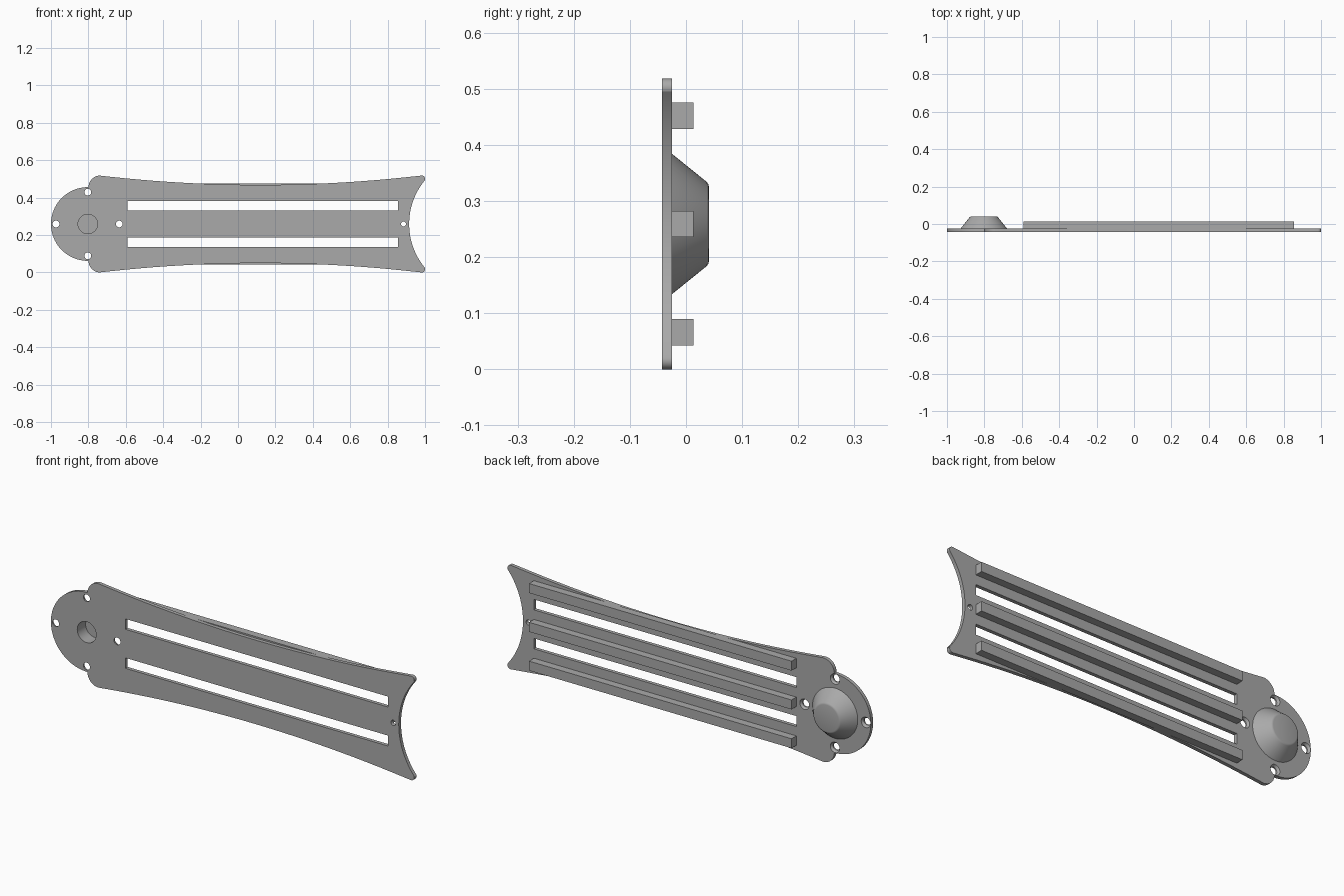
import bpy, bmesh, math
from mathutils import Matrix, Vector

cube = bpy.data.objects.get("Cube")
if cube:
    bpy.data.objects.remove(cube, do_unlink=True)

FRONT, BACK = -0.043, -0.025      # plate faces
MID = 0.259                       # height of the long axis
HUB = -0.803                      # x of the round end

grey = bpy.data.materials.new("plain grey")
grey.use_nodes = True
grey.diffuse_color = (0.4, 0.4, 0.4, 1)
grey.node_tree.nodes["Principled BSDF"].inputs["Base Color"].default_value = (0.4, 0.4, 0.4, 1)


def make(name, bm):
    bmesh.ops.recalc_face_normals(bm, faces=bm.faces)
    mesh = bpy.data.meshes.new(name)
    bm.to_mesh(mesh)
    bm.free()
    mesh.materials.append(grey)
    obj = bpy.data.objects.new(name, mesh)
    bpy.context.collection.objects.link(obj)
    return obj


def smooth(obj):
    bpy.ops.object.select_all(action='DESELECT')
    obj.select_set(True)
    bpy.context.view_layer.objects.active = obj
    bpy.ops.object.shade_smooth_by_angle(angle=math.radians(30))


def box(name, x0, x1, y0, y1, z0, z1):
    bm = bmesh.new()
    bmesh.ops.create_cube(bm, size=1)
    bmesh.ops.scale(bm, vec=(x1 - x0, y1 - y0, z1 - z0), verts=bm.verts)
    bmesh.ops.translate(bm, vec=((x0 + x1) / 2, (y0 + y1) / 2, (z0 + z1) / 2), verts=bm.verts)
    return make(name, bm)


def lathe(name, profile, x, z, steps=64):
    """Spin a closed (radius, y) profile around a y-parallel axis."""
    bm = bmesh.new()
    verts = [bm.verts.new((r, y, 0)) for r, y in profile]
    edges = [bm.edges.new(pair) for pair in zip(verts, verts[1:])]
    bmesh.ops.spin(bm, geom=verts + edges, cent=(0, 0, 0), axis=(0, 1, 0),
                   angle=math.tau, steps=steps, use_merge=False)
    bmesh.ops.remove_doubles(bm, verts=bm.verts, dist=0.0001)
    bmesh.ops.translate(bm, vec=(x, 0, z), verts=bm.verts)
    return make(name, bm)


def arc(cx, cz, r, a0, a1, n):
    angles = [math.radians(a0 + (a1 - a0) * i / n) for i in range(n + 1)]
    return [(cx + r * math.cos(a), cz + r * math.sin(a)) for a in angles]


# Upper half of the plate outline, relative to the long axis
upper = arc(HUB, 0, 0.197, 180, 90, 24)
upper += arc(HUB + 0.066, 0.197, 0.062, 178, 93, 10)
for i in range(1, 40):            # waisted long edge
    t = -1 + i / 20
    upper.append((0.12 + 0.86 * t, 0.209 + 0.05 * t * t))
upper += arc(0.984, 0.243, 0.016, 90, -25, 8)
upper += arc(0.915 + 0.367, 0, 0.367, 140, 180, 20)
outline = upper + [(x, -z) for x, z in reversed(upper[1:-1])]

bm = bmesh.new()
face = bm.faces.new([bm.verts.new((x, FRONT, MID + z)) for x, z in outline])
new = bmesh.ops.extrude_face_region(bm, geom=[face])["geom"]
bmesh.ops.translate(bm, vec=(0, BACK - FRONT, 0),
                    verts=[v for v in new if isinstance(v, bmesh.types.BMVert)])
plate = make("plate", bm)

# Cutters: two slots, countersunk screw holes, end pin hole, hub bore
cutters = [box("slot_cutter", -0.59, 0.855, -0.1, 0.1, MID + s * 0.097 - 0.026, MID + s * 0.097 + 0.026)
           for s in (-1, 1)]
screw = [(0, -0.06), (0.018, -0.06), (0.018, -0.036), (0.026, BACK), (0.026, 0), (0, 0)]
for dx, dz in ((-0.17, 0), (0.168, 0), (0, 0.17), (0, -0.17)):
    cutters.append(lathe("screw_hole_cutter", screw, HUB + dx, MID + dz, 32))
for r, x in ((0.013, 0.885), (0.052, HUB)):
    cutters.append(lathe("round_hole_cutter", [(0, -0.06), (r, -0.06), (r, 0), (0, 0)], x, MID, 64))

bpy.context.view_layer.objects.active = plate
for cutter in cutters:
    cutter.hide_render = True
    mod = plate.modifiers.new("cut", 'BOOLEAN')
    mod.operation = 'DIFFERENCE'
    mod.solver = 'EXACT'
    mod.object = cutter
    bpy.ops.object.modifier_apply(modifier=mod.name)
for cutter in cutters:
    bpy.data.objects.remove(cutter, do_unlink=True)
smooth(plate)

# Hollow conical boss on the back of the round end
boss = lathe("conical_boss", [(0, 0.041), (0.066, 0.041), (0.071, 0.0398), (0.075, 0.037),
                              (0.125, BACK), (0.052, BACK), (0.052, 0.023), (0, 0.023)], HUB, MID)
smooth(boss)

# Three stiffening ribs along the back
for name, dz in (("lower_rib", -0.193), ("middle_rib", 0), ("upper_rib", 0.193)):
    box(name, -0.59, 0.855, BACK, 0.013, MID + dz - 0.0235, MID + dz + 0.0235)
